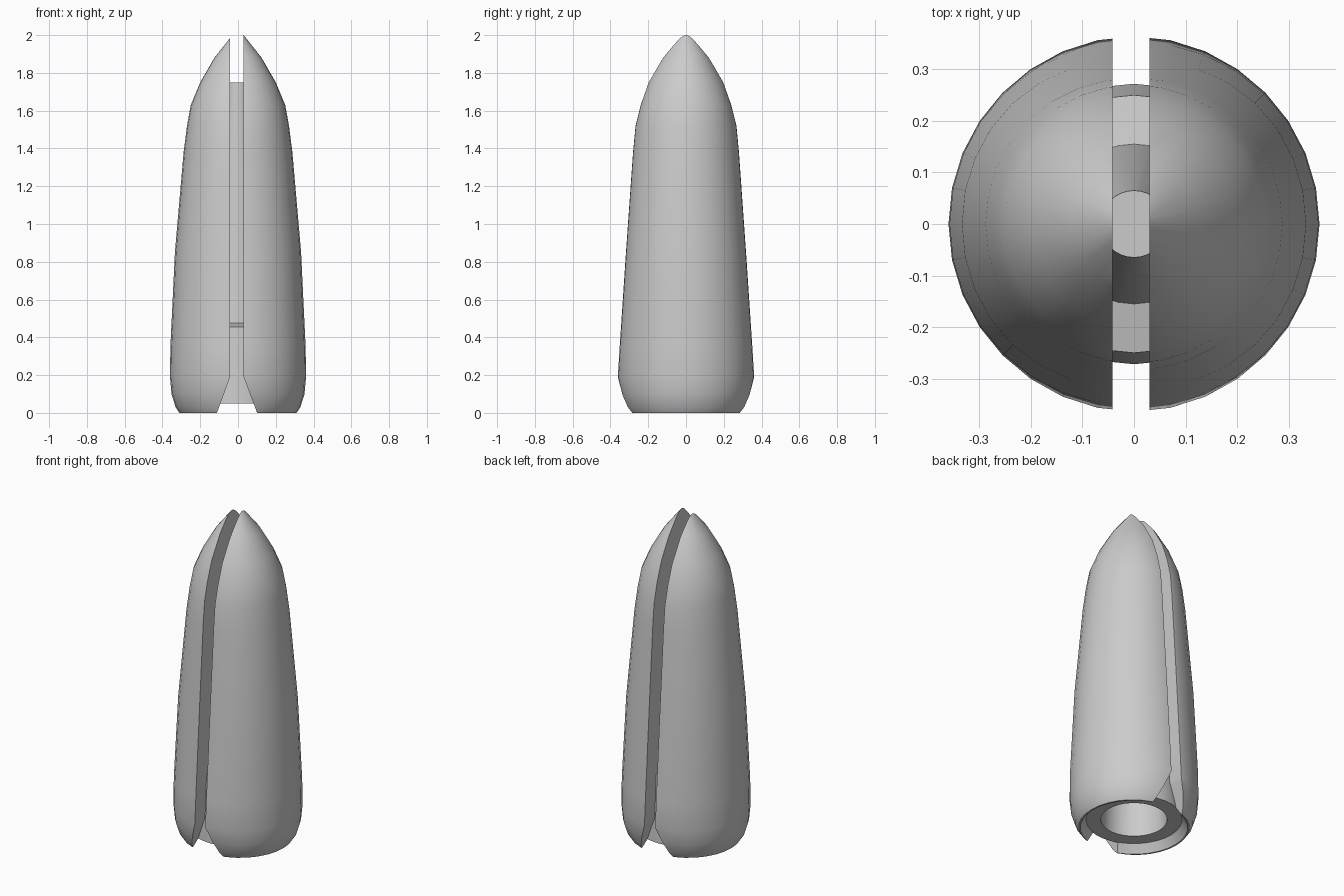
import bpy, bmesh
from math import sin, cos, tau, radians

cube = bpy.data.objects.get("Cube")
if cube:
    bpy.data.objects.remove(cube, do_unlink=True)

grey = bpy.data.materials.new("plain_grey")
grey.use_nodes = True
colour = (0.6, 0.6, 0.6, 1)
grey.diffuse_color = colour
grey.node_tree.nodes["Principled BSDF"].inputs["Base Color"].default_value = colour


def finish(name, bm):
    """Turn a bmesh into a grey object."""
    bmesh.ops.remove_doubles(bm, verts=bm.verts, dist=1e-5)
    bmesh.ops.recalc_face_normals(bm, faces=bm.faces)
    mesh = bpy.data.meshes.new(name)
    bm.to_mesh(mesh)
    bm.free()
    obj = bpy.data.objects.new(name, mesh)
    bpy.context.collection.objects.link(obj)
    mesh.materials.append(grey)
    return obj


def lathe(name, profile, sides=32):
    """Revolve (radius, radius towards the slot, height) points around z."""
    bm = bmesh.new()
    rings = []
    for rx, ry, z in profile:
        ring = []
        for i in range(sides):
            a = tau * i / sides
            r = rx + (ry - rx) * abs(sin(a)) ** 6
            ring.append(bm.verts.new((r * cos(a), r * sin(a), z)))
        rings.append(ring)
    for low, high in zip(rings, rings[1:]):
        for i in range(sides):
            j = (i + 1) % sides
            bm.faces.new((low[i], low[j], high[j], high[i]))
    return finish(name, bm)


def smooth(obj, angle):
    bpy.ops.object.select_all(action="DESELECT")
    obj.select_set(True)
    bpy.context.view_layer.objects.active = obj
    bpy.ops.object.shade_smooth_by_angle(angle=radians(angle))


# Pointed outer body, with a hollow base that is hidden inside the core
outer = [(.31, .30, 0), (.33, .32, .03), (.352, .343, .1), (.36, .364, .19),
         (.358, .354, .35), (.334, .32, .85), (.288, .283, 1.38), (.27, .27, 1.52),
         (.25, .242, 1.63), (.2, .2, 1.75), (.125, .125, 1.88),
         (.035, .035, 1.994), (0, 0, 2.04)]
inner = [(0, .42), (.2, .4), (.2, .065), (.265, .055), (.3, 0)]
inner = [(r, r, z) for r, z in inner]
body = lathe("split_body", [inner[-1]] + outer)
bpy.data.objects.remove(body, do_unlink=True)
body = lathe("split_body", inner + outer)

# Slot that splits the body, flared at the base
slot_shape = [(-.115, -.01), (.105, -.01), (.03, .19), (.03, 2.2), (-.042, 2.2), (-.042, .19)]
bm = bmesh.new()
face = bm.faces.new([bm.verts.new((x, -.6, z)) for x, z in slot_shape])
ext = bmesh.ops.extrude_face_region(bm, geom=[face])["geom"]
bmesh.ops.translate(bm, vec=(0, 1.2, 0), verts=[v for v in ext if isinstance(v, bmesh.types.BMVert)])
slot = finish("slot_cutter", bm)
slot.hide_render = True
slot.hide_set(True)

cut = body.modifiers.new("slot", "BOOLEAN")
cut.operation = "DIFFERENCE"
cut.solver = "EXACT"
cut.object = slot
bpy.context.view_layer.objects.active = body
bpy.ops.object.modifier_apply(modifier=cut.name)
bpy.data.objects.remove(slot, do_unlink=True)
smooth(body, 35)

# Stepped core seen through the slot, with a round socket underneath
core_profile = [(0, .42), (.17, .4), (.185, .05), (.272, .05), (.25, .455),
                (.155, .475), (.065, 1.75), (0, 1.75)]
core = lathe("inner_core", [(r, r, z) for r, z in core_profile])
smooth(core, 35)
